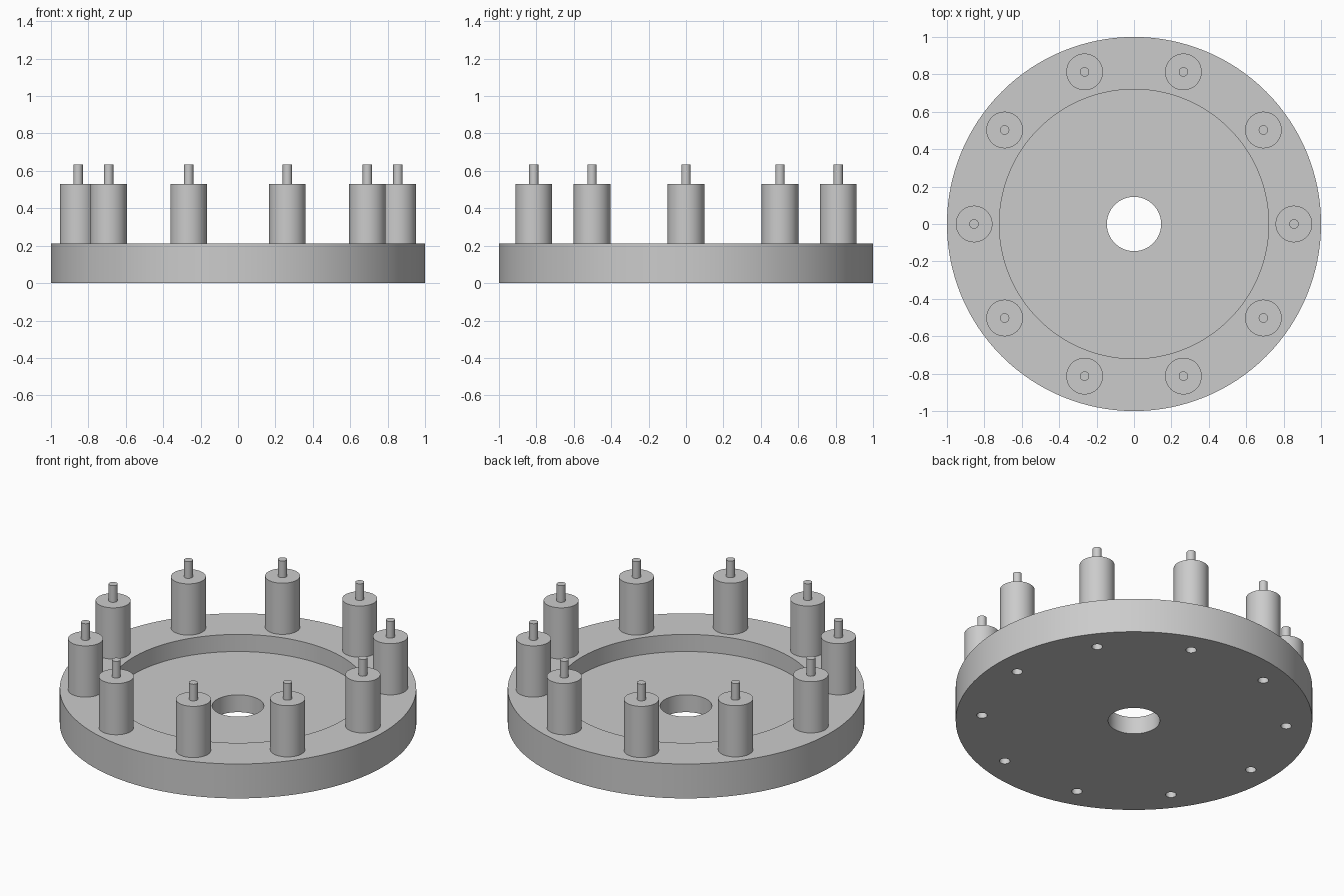
import bpy
import bmesh
from math import cos, sin, tau, radians
from mathutils import Matrix, Vector

cube = bpy.data.objects.get("Cube")
if cube:
    bpy.data.objects.remove(cube, do_unlink=True)

COUNT = 10
RING = 0.855
TOP = 0.213
FLOOR = 0.107

# Single grey for the whole part
grey = bpy.data.materials.new("light grey")
grey.use_nodes = True
colour = (0.6, 0.6, 0.6, 1)
grey.diffuse_color = colour
grey.node_tree.nodes["Principled BSDF"].inputs["Base Color"].default_value = colour


def make_object(name, bm):
    bmesh.ops.recalc_face_normals(bm, faces=bm.faces[:])
    mesh = bpy.data.meshes.new(name)
    bm.to_mesh(mesh)
    bm.free()
    mesh.materials.append(grey)
    obj = bpy.data.objects.new(name, mesh)
    bpy.context.collection.objects.link(obj)
    return obj


def select(obj):
    bpy.ops.object.select_all(action="DESELECT")
    obj.select_set(True)
    bpy.context.view_layer.objects.active = obj


def smooth(obj):
    select(obj)
    bpy.ops.object.shade_smooth_by_angle(angle=radians(30))


def lathe(name, profile, steps, closed):
    """Spin a (radius, height) profile around the z axis."""
    bm = bmesh.new()
    verts = [bm.verts.new((r, 0, z)) for r, z in profile]
    edges = [bm.edges.new(pair) for pair in zip(verts, verts[1:])]
    if closed:
        edges.append(bm.edges.new((verts[-1], verts[0])))
    bmesh.ops.spin(bm, geom=verts + edges, axis=(0, 0, 1), cent=(0, 0, 0),
                   angle=tau, steps=steps, use_duplicate=False)
    bmesh.ops.remove_doubles(bm, verts=bm.verts[:], dist=0.0002)
    return make_object(name, bm)


spots = [Vector((RING * cos(tau * i / COUNT), RING * sin(tau * i / COUNT), 0))
         for i in range(COUNT)]

# Base disc with a shallow recess and a central through hole
base = lathe("base_disc", [(0.145, 0), (1, 0), (1, TOP), (0.72, TOP),
                           (0.72, FLOOR), (0.145, FLOOR)], 128, True)

# Screw holes in the underside, beneath every post
bm = bmesh.new()
for spot in spots:
    bmesh.ops.create_cone(bm, cap_ends=True, segments=24, radius1=0.03,
                          radius2=0.03, depth=0.4,
                          matrix=Matrix.Translation(spot))
cutter = make_object("screw_hole_cutter", bm)
cutter.hide_render = True
select(base)
holes = base.modifiers.new("screw_holes", "BOOLEAN")
holes.operation = "DIFFERENCE"
holes.solver = "EXACT"
holes.object = cutter
bpy.ops.object.modifier_apply(modifier=holes.name)
bpy.data.objects.remove(cutter, do_unlink=True)
smooth(base)

# Posts with a thin pin on top, sharing one mesh
post = lathe("post_1", [(0, TOP), (0.098, TOP), (0.098, 0.53), (0.025, 0.53),
                        (0.025, 0.633), (0, 0.633)], 48, False)
smooth(post)
post.location = spots[0]
for i, spot in enumerate(spots[1:], 2):
    twin = bpy.data.objects.new(f"post_{i}", post.data)
    twin.location = spot
    bpy.context.collection.objects.link(twin)
